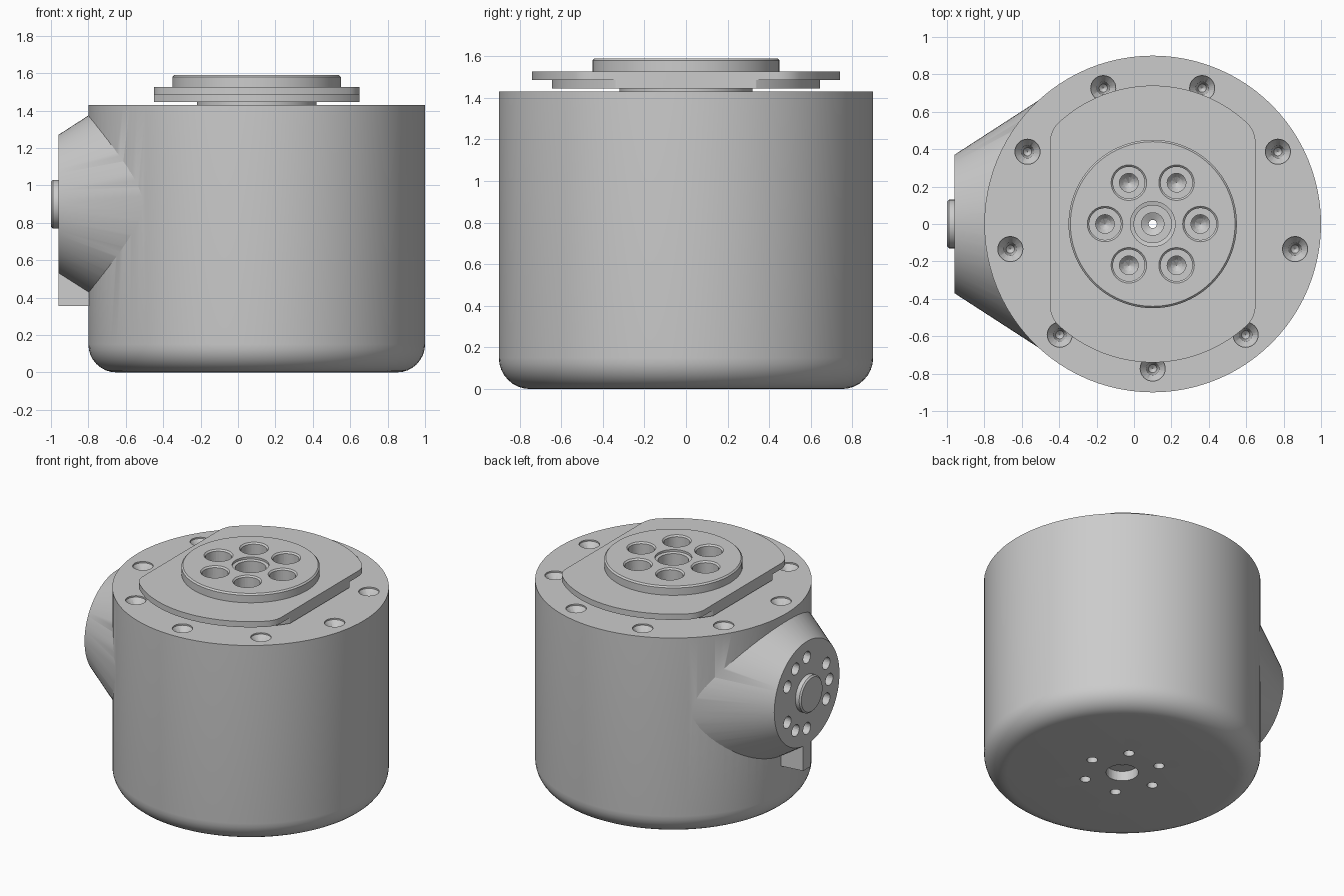
import bpy, bmesh
from math import pi, cos, sin, atan2, sqrt, radians
from mathutils import Matrix, Vector

if "Cube" in bpy.data.objects:
    bpy.data.objects.remove(bpy.data.objects["Cube"])

CX = 0.1          # axis of the housing
SIDE_Z = 0.9      # height of the side boss axis
AXIS_UP = Matrix.Translation((CX, 0, 0))
AXIS_LEFT = Matrix.Translation((0, 0, SIDE_Z)) @ Matrix.Rotation(pi / 2, 4, 'Y')  # local z -> +x


def finish(name, bm, smooth=True):
    bmesh.ops.remove_doubles(bm, verts=bm.verts, dist=1e-5)
    bmesh.ops.recalc_face_normals(bm, faces=bm.faces)
    me = bpy.data.meshes.new(name)
    bm.to_mesh(me)
    bm.free()
    ob = bpy.data.objects.new(name, me)
    bpy.context.collection.objects.link(ob)
    if smooth:
        shade(ob)
    return ob


def activate(ob):
    bpy.ops.object.select_all(action='DESELECT')
    ob.select_set(True)
    bpy.context.view_layer.objects.active = ob


def shade(ob):
    activate(ob)
    bpy.ops.object.shade_smooth_by_angle(angle=radians(30))


def lathe(bm, profile, matrix, steps=96):
    """Revolve (radius, height) points round local z, then place with matrix."""
    new = bmesh.new()
    vs = [new.verts.new((r, 0, z)) for r, z in profile]
    es = [new.edges.new(p) for p in zip(vs, vs[1:])]
    bmesh.ops.spin(new, geom=vs + es, cent=(0, 0, 0), axis=(0, 0, 1),
                   angle=2 * pi, steps=steps, use_duplicate=False)
    bmesh.ops.remove_doubles(new, verts=new.verts, dist=1e-5)
    bmesh.ops.recalc_face_normals(new, faces=new.faces)
    new.transform(matrix)
    tmp = bpy.data.meshes.new("tmp")
    new.to_mesh(tmp)
    new.free()
    bm.from_mesh(tmp)
    bpy.data.meshes.remove(tmp)


def revolved(name, profile, matrix=AXIS_UP, steps=96):
    bm = bmesh.new()
    lathe(bm, profile, matrix, steps)
    return finish(name, bm)


def boolean(ob, other, op):
    activate(ob)
    m = ob.modifiers.new(op, 'BOOLEAN')
    m.operation, m.object, m.solver = op, other, 'EXACT'
    bpy.ops.object.modifier_apply(modifier=m.name)
    shade(ob)


def flat_sided_plate(name, R, w, f, z0, z1):
    """Disc of radius R cut flat at x = +-w, corners rounded by f."""
    cx = w - f
    cy = sqrt((R - f) ** 2 - cx ** 2)
    a = atan2(cy, cx)
    q = [(cx + f * cos(a * i / 8), cy + f * sin(a * i / 8)) for i in range(9)]
    q += [(R * cos(a + (pi / 2 - a) * i / 16), R * sin(a + (pi / 2 - a) * i / 16)) for i in range(1, 17)]
    half = q + [(-x, y) for x, y in reversed(q[:-1])]
    outline = half + [(-x, -y) for x, y in half]
    bm = bmesh.new()
    face = bm.faces.new([bm.verts.new((CX + x, y, z0)) for x, y in outline])
    ext = bmesh.ops.extrude_face_region(bm, geom=[face])
    bmesh.ops.translate(bm, vec=(0, 0, z1 - z0),
                        verts=[g for g in ext["geom"] if isinstance(g, bmesh.types.BMVert)])
    return finish(name, bm)


# Housing with rounded bottom edge
F = 0.15
fillet = [(0.9 - F + F * sin(t * pi / 16), F - F * cos(t * pi / 16)) for t in range(9)]
housing = revolved("housing", [(0, 0)] + fillet + [(0.9, 1.43), (0, 1.43)])

# Conical side boss, trimmed below the housing top
bm = bmesh.new()
lathe(bm, [(0, -0.96), (0.37, -0.96), (0.70, -0.45), (0, -0.45)], AXIS_LEFT)
cut = bmesh.ops.bisect_plane(bm, geom=bm.verts[:] + bm.edges[:] + bm.faces[:],
                             plane_co=(0, 0, 1.415), plane_no=(0, 0, 1), clear_outer=True)
bmesh.ops.holes_fill(bm, edges=[e for e in bm.edges if e.is_boundary])
boss = finish("side_boss", bm)

# Small rib under the boss
bm = bmesh.new()
bmesh.ops.create_cube(bm, size=1, matrix=Matrix.Translation((-0.809, 0, 0.48))
                      @ Matrix.Diagonal((0.30, 0.08, 0.25, 1)))
for v in bm.verts:
    if v.co.x > -0.8:
        v.co.y *= 2.0
rib = finish("boss_rib", bm)

for part in (boss, rib):
    boolean(housing, part, 'UNION')
    bpy.data.objects.remove(part)

# Output stack on top: neck, two flat-sided plates, hub
neck = revolved("neck", [(0, 1.42), (0.32, 1.42), (0.32, 1.45), (0, 1.45)])
lower_plate = flat_sided_plate("lower_plate", 0.645, 0.55, 0.01, 1.445, 1.487)
upper_plate = flat_sided_plate("upper_plate", 0.74, 0.55, 0.15, 1.486, 1.527)
hub = revolved("hub", [(0, 1.52), (0.45, 1.52), (0.45, 1.58), (0.44, 1.59), (0, 1.59)])

# Stub shaft on the boss
revolved("stub_shaft", [(0, -0.95), (0.13, -0.95), (0.13, -0.99), (0.12, -1), (0, -1)], AXIS_LEFT, 64)

# Cutter: centre bore, six bolt bores, nine rim screws, six base holes, boss holes
bm = bmesh.new()
lathe(bm, [(0, -0.1), (0.105, -0.1), (0.105, 0.07), (0.022, 0.07), (0.022, 1.40), (0.06, 1.42),
           (0.06, 1.465), (0.1, 1.465), (0.1, 1.57), (0.12, 1.575), (0.12, 1.7), (0, 1.7)], AXIS_UP, 48)
for i in range(6):
    a = i * pi / 3
    at = Matrix.Translation((CX + 0.255 * cos(a), 0.255 * sin(a), 0))
    lathe(bm, [(0, 1.38), (0.03, 1.40), (0.05, 1.425), (0.05, 1.465), (0.085, 1.465),
               (0.085, 1.58), (0.095, 1.59), (0.095, 1.7), (0, 1.7)], at, 32)
    lathe(bm, [(0, -0.1), (0.035, -0.1), (0.035, 0.12), (0, 0.12)], at, 24)
for i in range(9):
    a = -pi / 2 + i * 2 * pi / 9
    at = Matrix.Translation((CX + 0.773 * cos(a), 0.773 * sin(a), 0))
    lathe(bm, [(0, 1.28), (0.022, 1.30), (0.035, 1.38), (0.067, 1.42), (0.067, 1.44), (0, 1.44)], at, 32)
for deg in (0, 30, 60, 120, 150, 180, 240, 270, 300):
    a = radians(deg)
    at = Matrix.Translation((0, 0.255 * sin(a), 0.255 * cos(a))) @ AXIS_LEFT
    lathe(bm, [(0, -1.1), (0.042, -1.1), (0.042, -0.84), (0, -0.82)], at, 24)
cutter = finish("hole_cutter", bm, smooth=False)
cutter.hide_render = True

for part in (housing, neck, lower_plate, upper_plate, hub):
    boolean(part, cutter, 'DIFFERENCE')
bpy.data.objects.remove(cutter)
